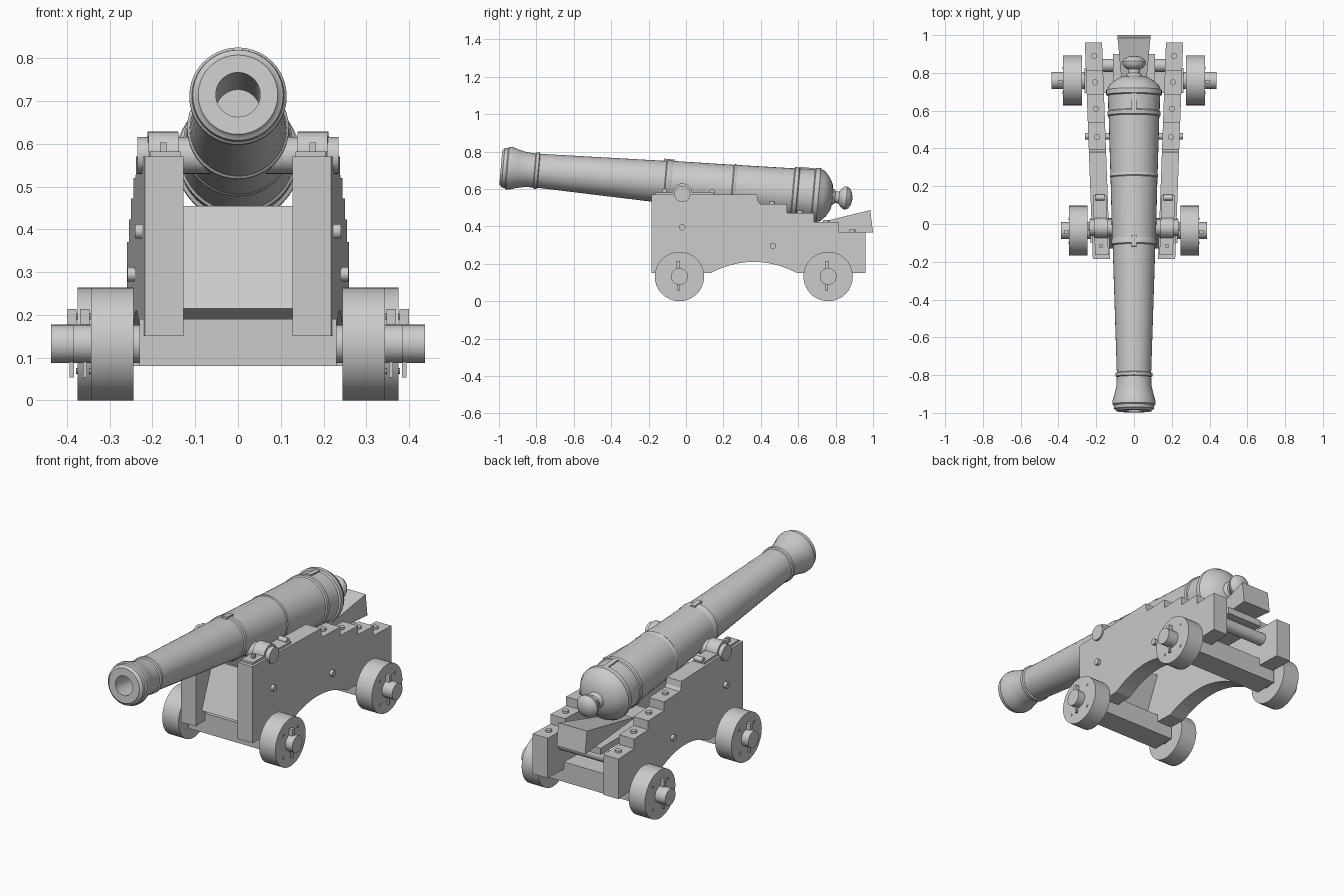
import bpy, bmesh, math
from mathutils import Matrix, Vector

if "Cube" in bpy.data.objects:
    bpy.data.objects.remove(bpy.data.objects["Cube"])

SLOPE = 0.0368                      # outward splay of the carriage cheeks


def finish(name, bm, smooth=False):
    bmesh.ops.remove_doubles(bm, verts=bm.verts, dist=1e-5)
    bmesh.ops.recalc_face_normals(bm, faces=bm.faces)
    me = bpy.data.meshes.new(name)
    bm.to_mesh(me)
    bm.free()
    ob = bpy.data.objects.new(name, me)
    bpy.context.collection.objects.link(ob)
    if smooth:
        bpy.ops.object.select_all(action='DESELECT')
        ob.select_set(True)
        bpy.context.view_layer.objects.active = ob
        bpy.ops.object.shade_smooth_by_angle(angle=math.radians(32))
    return ob


def prism(name, pts, x0, x1, splay=0.0, side=1):
    """Extrude a (y, z) outline from x0 to x1, optionally splayed along y."""
    bm = bmesh.new()
    f = bm.faces.new([bm.verts.new((x0, y, z)) for y, z in pts])
    r = bmesh.ops.extrude_face_region(bm, geom=[f])
    for v in r['geom']:
        if isinstance(v, bmesh.types.BMVert):
            v.co.x = x1
    for v in bm.verts:
        v.co.x = side * (v.co.x + splay * (v.co.y + 0.185))
    return finish(name, bm)


def box(name, x, y, z):
    return prism(name, [(y[0], z[0]), (y[1], z[0]), (y[1], z[1]), (y[0], z[1])], *x)


def cyl(name, a, b, r, seg=24):
    a, b = Vector(a), Vector(b)
    d = b - a
    m = Matrix.Translation((a + b) / 2) @ d.to_track_quat('Z', 'Y').to_matrix().to_4x4()
    bm = bmesh.new()
    bmesh.ops.create_cone(bm, cap_ends=True, segments=seg, radius1=r, radius2=r,
                          depth=d.length, matrix=m)
    return finish(name, bm, True)


def lathe(name, prof, seg=32):
    """Spin an (s, radius) profile about the local Y axis."""
    bm = bmesh.new()
    vs = [bm.verts.new((r, s, 0)) for s, r in prof]
    es = [bm.edges.new(p) for p in zip(vs, vs[1:])]
    bmesh.ops.spin(bm, geom=vs + es, cent=(0, 0, 0), axis=(0, 1, 0),
                   angle=2 * math.pi, steps=seg)
    return finish(name, bm, True)


# Gun barrel: bore, muzzle swell, rings, breech and knob
barrel_profile = [
    (0.45, 0), (0.45, 0.052), (0.0, 0.052), (0.0, 0.093), (0.008, 0.098), (0.012, 0.106),
    (0.03, 0.108), (0.036, 0.114), (0.055, 0.114), (0.09, 0.103), (0.13, 0.094),
    (0.18, 0.091), (0.184, 0.098), (0.2, 0.098), (0.204, 0.091), (0.88, 0.113),
    (0.885, 0.119), (0.91, 0.119), (0.915, 0.116), (1.24, 0.124), (1.245, 0.128),
    (1.255, 0.128), (1.26, 0.125), (1.565, 0.134), (1.57, 0.141), (1.59, 0.141),
    (1.595, 0.136), (1.675, 0.138), (1.68, 0.147), (1.705, 0.147), (1.71, 0.141),
    (1.73, 0.133), (1.755, 0.105), (1.775, 0.07), (1.78, 0.045), (1.795, 0.032),
    (1.815, 0.032), (1.825, 0.048), (1.84, 0.06), (1.855, 0.062), (1.87, 0.053),
    (1.882, 0.033), (1.888, 0)]
TILT = math.atan(0.0888)
barrel_mat = Matrix.Translation((0, -0.99, 0.715)) @ Matrix.Rotation(-TILT, 4, 'X')
lathe("gun_barrel", barrel_profile, 40).matrix_world = barrel_mat

# Vent field and sight blocks on top of the barrel
for name, s0, s1, z0, z1 in (("vent_block", 1.59, 1.69, 0.12, 0.144),
                             ("sight_block", 0.865, 0.925, 0.1, 0.124)):
    box(name, (-0.014, 0.014), (s0, s1), (z0, z1)).matrix_world = barrel_mat

# Trunnions
cyl("trunnions", (-0.235, -0.02, 0.573), (0.235, -0.02, 0.573), 0.043, 28)

# Stepped cheeks with arched underside, cap straps and bolts
arch = [(0.13 + 0.465 * t / 12, 0.15 + 0.06 * (1 - (t / 6 - 1) ** 2)) for t in range(13)]
cheek = [(-0.185, 0.15)] + arch + [
    (0.96, 0.15), (0.96, 0.37), (0.815, 0.37), (0.815, 0.423), (0.685, 0.423),
    (0.685, 0.472), (0.54, 0.472), (0.54, 0.52), (0.395, 0.52), (0.385, 0.535),
    (0.38, 0.57), (-0.185, 0.57)]
strap = [(-0.165, 0.568), (-0.165, 0.582), (-0.073, 0.582)]
strap += [(-0.02 - 0.054 * math.cos(math.pi * t / 14), 0.575 + 0.054 * math.sin(math.pi * t / 14))
          for t in range(1, 14)]
strap += [(0.033, 0.582), (0.15, 0.582), (0.15, 0.568)]
for s, side in ((1, "right"), (-1, "left")):
    prism(f"{side}_cheek", cheek, 0.127, 0.218, SLOPE, s)
    prism(f"{side}_cap_strap", strap, 0.134, 0.205, SLOPE, s)
    box(f"{side}_strap_key", (s * 0.167, s * 0.183), (-0.125, -0.105), (0.575, 0.603))
    cyl(f"{side}_strap_hinge", (s * 0.155, 0.14, 0.585), (s * 0.205, 0.14, 0.585), 0.015, 12)
    for i, (y, z) in enumerate([(0.46, 0.52), (0.61, 0.472), (0.75, 0.423), (0.89, 0.37)]):
        x = s * (0.172 + SLOPE * (y + 0.185))
        cyl(f"{side}_step_bolt_{i}", (x, y, z - 0.01), (x, y, z + 0.012), 0.016, 12)

# Cross bolts through both cheeks
for i, (y, z) in enumerate([(-0.02, 0.395), (0.465, 0.295)]):
    x = 0.235 + SLOPE * (y + 0.185)
    cyl(f"cross_bolt_{i}", (-x, y, z), (x, y, z), 0.017, 16)
cyl("rear_cross_bar", (-0.18, 0.84, 0.298), (0.18, 0.84, 0.298), 0.034, 20)

# Sloping front transom
prism("front_transom", [(-0.13, 0.215), (-0.03, 0.455), (0.03, 0.43), (-0.07, 0.19)], -0.14, 0.14)

# Stool bed and elevating wedge
box("stool_bed", (-0.11, 0.11), (0.38, 0.9), (0.33, 0.366))
wedge = prism("elevating_wedge", [(0.52, 0.366), (1.0, 0.366), (0.985, 0.487), (0.52, 0.372)],
              -0.087, 0.087)
for v in wedge.data.vertices:
    if v.co.y < 0.6:
        v.co.x *= 0.5

# Axles, wheels, linchpins and wheel bolts
R = 0.132
for end, yc, bed, w0, w1, tip in (("front", -0.035, 0.23, 0.245, 0.344, 0.386),
                                  ("rear", 0.76, 0.262, 0.276, 0.375, 0.437)):
    box(f"{end}_axle_bed", (-bed, bed), (yc - 0.066, yc + 0.066), (0.08, 0.19))
    cyl(f"{end}_axle", (-tip, yc, R), (tip, yc, R), 0.045, 28)
    for s, side in ((1, "right"), (-1, "left")):
        cyl(f"{end}_{side}_wheel", (s * w0, yc, R), (s * w1, yc, R), R, 40)
        p = w1 + 0.014
        box(f"{end}_{side}_linchpin", (s * (p - 0.005), s * (p + 0.005)),
            (yc - 0.013, yc - 0.001), (0.053, 0.19))
        box(f"{end}_{side}_linchpin_head", (s * (p - 0.011), s * (p + 0.011)),
            (yc - 0.017, yc + 0.003), (0.178, 0.214))
        for k in range(4):
            a = math.radians(45 + 90 * k)
            y, z = yc + 0.09 * math.cos(a), R + 0.09 * math.sin(a)
            cyl(f"{end}_{side}_wheel_bolt_{k}", (s * (w1 - 0.01), y, z),
                (s * (w1 + 0.004), y, z), 0.007, 8)
